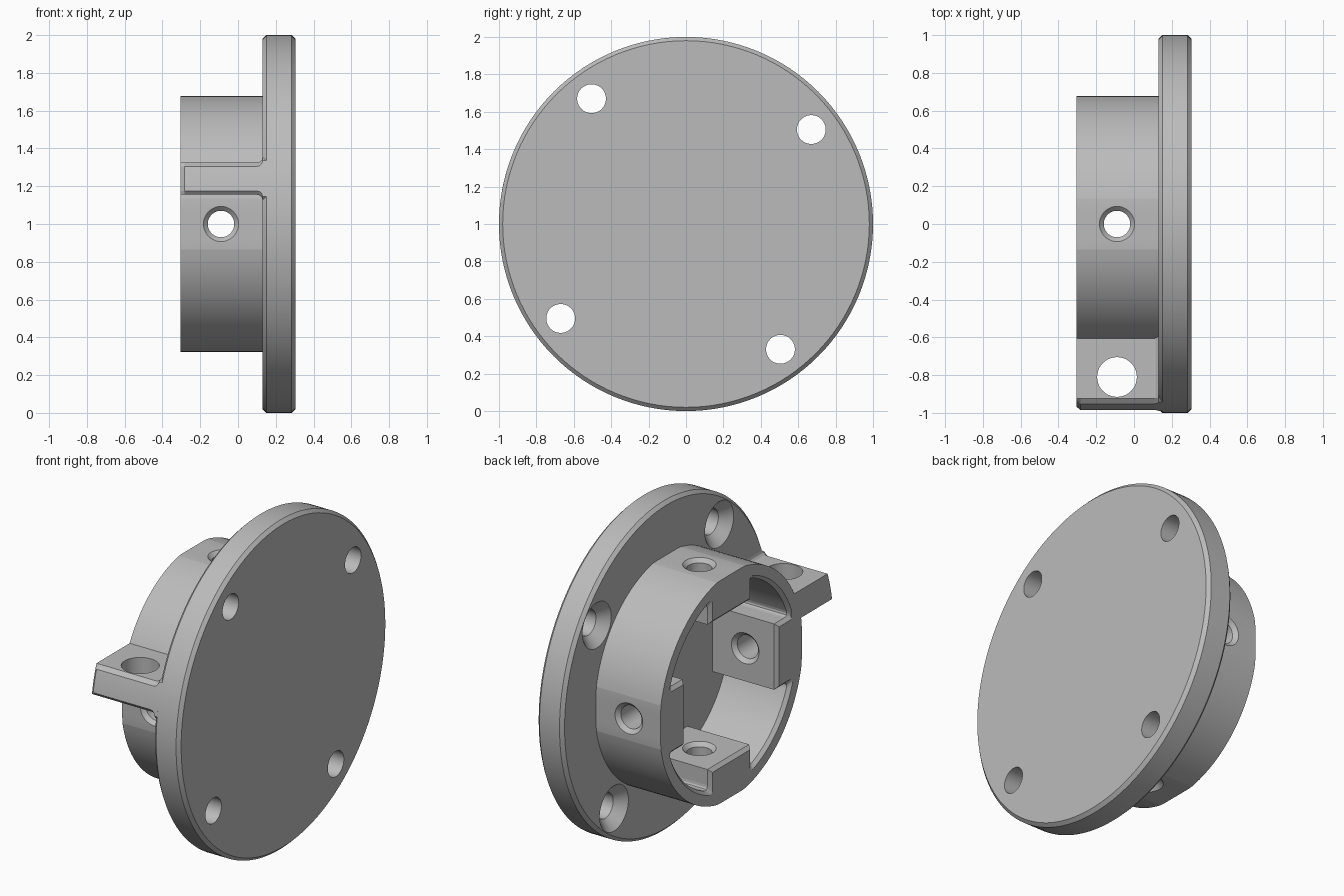
import bpy, bmesh
from math import sin, cos, pi, asin, sqrt
from mathutils import Matrix, Vector

cube = bpy.data.objects.get("Cube")
if cube:
    bpy.data.objects.remove(cube)

grey = bpy.data.materials.new("plain grey")
grey.use_nodes = True
grey.diffuse_color = (0.5, 0.5, 0.5, 1)
grey.node_tree.nodes["Principled BSDF"].inputs["Base Color"].default_value = (0.5, 0.5, 0.5, 1)

BACK, FACE, END = 0.13, 0.304, -0.304   # plate back, plate face, collar mouth
HOLE_X = -0.09
CH = 0.02


def loft(name, layers, axis="X", at=(0, 0, 1)):
    """Skin matching cross-sections (position, points) stacked along an axis."""
    bm = bmesh.new()
    rings = [[bm.verts.new((x, y, z)) for y, z in pts] for x, pts in layers]
    n = len(rings[0])
    for a, b in zip(rings, rings[1:]):
        for i in range(n):
            j = (i + 1) % n
            bm.faces.new((a[i], a[j], b[j], b[i]))
    bm.faces.new(rings[0])
    bm.faces.new(rings[-1])
    turn = {"X": Matrix(), "Y": Matrix.Rotation(pi / 2, 4, "Z"),
            "Z": Matrix.Rotation(-pi / 2, 4, "Y")}[axis]
    bm.transform(Matrix.Translation(Vector(at)) @ turn)
    bmesh.ops.recalc_face_normals(bm, faces=bm.faces)
    mesh = bpy.data.meshes.new(name)
    bm.to_mesh(mesh)
    bm.free()
    mesh.materials.append(grey)
    ob = bpy.data.objects.new(name, mesh)
    bpy.context.collection.objects.link(ob)
    return ob


def circle(r, n=64):
    return [(r * cos(2 * pi * i / n), r * sin(2 * pi * i / n)) for i in range(n)]


def activate(ob):
    bpy.ops.object.select_all(action="DESELECT")
    ob.select_set(True)
    bpy.context.view_layer.objects.active = ob


def cut(ob, cutter):
    cutter.hide_render = True
    mod = ob.modifiers.new("cut", "BOOLEAN")
    mod.operation, mod.solver, mod.object = "DIFFERENCE", "EXACT", cutter
    activate(ob)
    bpy.ops.object.modifier_apply(modifier=mod.name)
    bpy.data.objects.remove(cutter)


def finish(ob):
    activate(ob)
    bpy.ops.object.shade_smooth_by_angle(angle=0.14)


# Round plate with chamfered rims and four countersunk screw holes
plate = loft("round_plate", [(BACK, circle(1 - CH, 128)), (BACK + CH, circle(1, 128)),
                             (FACE - CH, circle(1, 128)), (FACE, circle(1 - CH, 128))])
for y, z in [(-0.505, 0.67), (0.67, 0.505), (0.505, -0.67), (-0.67, -0.505)]:
    cut(plate, loft("screw_cutter", [(BACK - 0.01, circle(0.148)), (BACK + 0.06, circle(0.077)),
                                     (FACE + 0.05, circle(0.077))], at=(0, y, 1 + z)))
finish(plate)


# Collar with four flats outside and four square bosses inside
FLAT = 0.677


def collar_outline():
    return [(max(-FLAT, min(FLAT, a)), max(-FLAT, min(FLAT, b))) for a, b in circle(0.688, 128)]


def cavity(d):
    """Opening between the bosses, grown outward by d, with filleted corners."""
    r, face, h = 0.605 + d, 0.44 + d, 0.2 - d
    a0 = asin(h / r)
    root = Vector((r * cos(a0), h))
    start = a0 + 0.06
    p0, p2 = root - Vector((0.035, 0)), Vector((r * cos(start), r * sin(start)))
    fillet = [p0 * (1 - t) ** 2 + root * 2 * t * (1 - t) + p2 * t * t for t in (0, 0.25, 0.5, 0.75)]
    steps = 24
    arc = [Vector((r * cos(a), r * sin(a))) for a in
           (start + (pi / 2 - 2 * start) * i / steps for i in range(steps + 1))]
    mirrored = [Vector((p.y, p.x)) for p in reversed(fillet)]
    quarter = [Vector((face, -h)), Vector((face, h))] + fillet + arc + mirrored
    return [tuple(Matrix.Rotation(k * pi / 2, 2) @ p) for k in range(4) for p in quarter]


collar = loft("collar", [(END, collar_outline()), (BACK + 0.01, collar_outline())])
cut(collar, loft("cavity_cutter", [(END - 0.01, cavity(CH + 0.01)), (END + CH, cavity(0)),
                                   (BACK + 0.05, cavity(0))]))

# Cross holes through the bosses, chamfered at both ends
bore = [(0.7, 0.116), (0.654, 0.07), (0.463, 0.07), (0.435, 0.098)]
profile = [(-p, r) for p, r in bore] + bore[::-1]
for axis in "YZ":
    cut(collar, loft("bore_cutter", [(p, circle(r)) for p, r in profile], axis, (HOLE_X, 0, 1)))
finish(collar)


# Side lug, following the plate rim and flaring into the plate
def lug_outline(r, grow=0.0, c=CH):
    lo, hi = 0.155 - grow, 0.325 + grow
    pts = [(-0.58, lo), (-sqrt((1 - CH) ** 2 - lo * lo), lo)]
    for i in range(9):
        z = lo + c + (hi - lo - 2 * c) * i / 8
        pts.append((-sqrt(r * r - z * z), z))
    return pts + [(-sqrt((1 - CH) ** 2 - hi * hi), hi), (-0.58, hi)]


lug = loft("side_lug", [(END, lug_outline(1 - CH)), (END + CH, lug_outline(1)),
                        (BACK - 0.03, lug_outline(1)), (BACK - 0.015, lug_outline(1, 0.004)),
                        (BACK - 0.004, lug_outline(1, 0.015)), (BACK, lug_outline(1, 0.03)),
                        (BACK + CH, lug_outline(1, 0.03))])
cut(lug, loft("lug_cutter", [(-0.2, circle(0.105)), (0.2, circle(0.105))], "Z", (HOLE_X, -0.81, 1.24)))
finish(lug)
